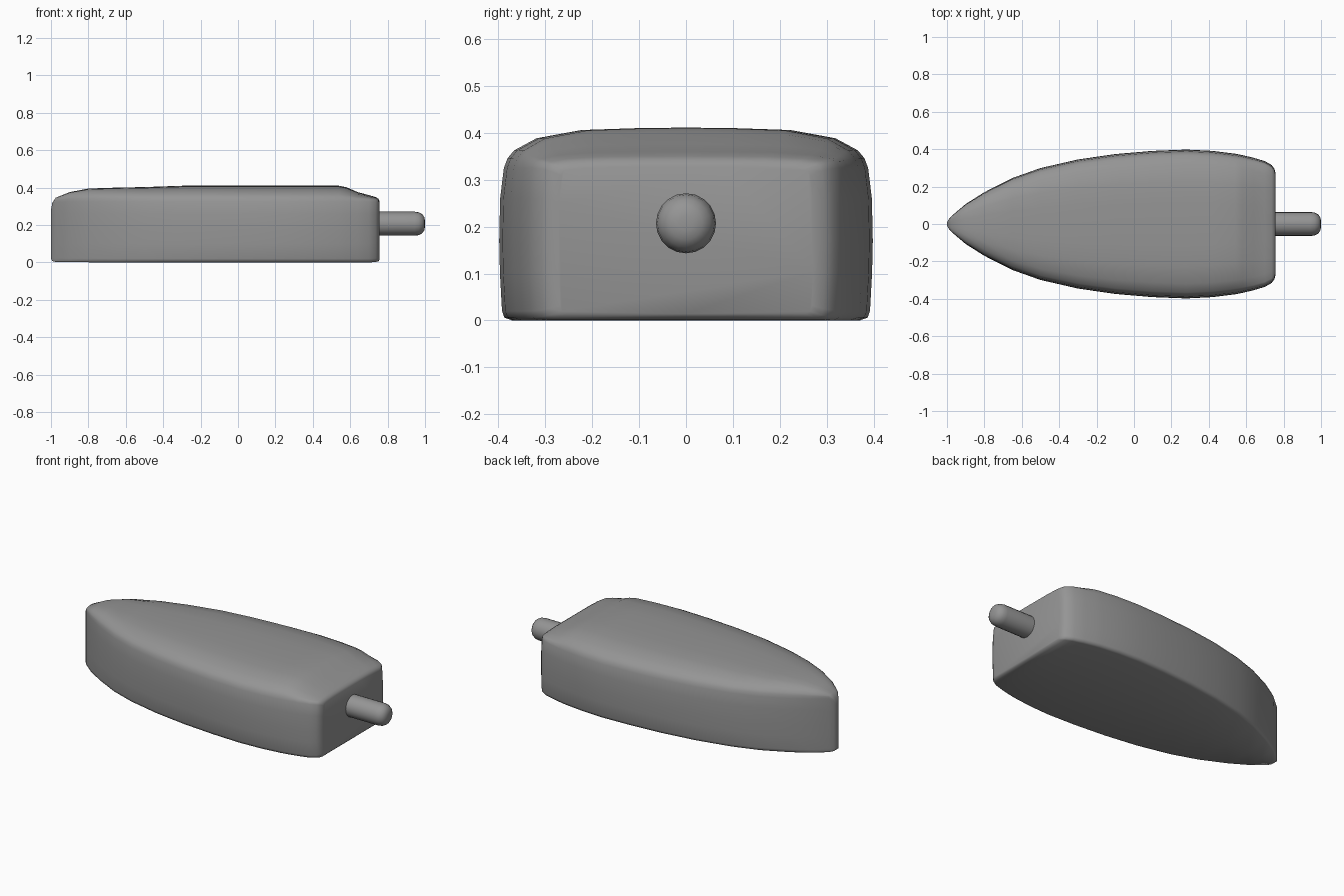
import bpy, bmesh, math

grey = bpy.data.materials.new("dark_grey")
grey.diffuse_color = (0.3, 0.3, 0.3, 1)

def loft(name, rings, angle):
    """Skin closed rings of points and cap both ends."""
    bm = bmesh.new()
    rows = [[bm.verts.new(p) for p in r] for r in rings]
    n = len(rows[0])
    for a, b in zip(rows, rows[1:]):
        for i in range(n):
            j = (i + 1) % n
            bm.faces.new((a[i], a[j], b[j], b[i]))
    bm.faces.new(rows[0])
    bm.faces.new(rows[-1])
    bmesh.ops.recalc_face_normals(bm, faces=bm.faces)
    me = bpy.data.meshes.new(name)
    bm.to_mesh(me)
    bm.free()
    me.materials.append(grey)
    ob = bpy.data.objects.new(name, me)
    bpy.context.collection.objects.link(ob)
    bpy.context.view_layer.objects.active = ob
    ob.select_set(True)
    bpy.ops.object.shade_smooth_by_angle(angle=math.radians(angle))
    ob.select_set(False)
    return ob

# Half section: side (width fraction, height) and crown (width fraction, rise)
side = [(0.93, 0.0), (0.972, 0.006), (0.985, 0.02), (0.996, 0.1),
        (1.0, 0.17), (0.995, 0.26), (0.975, 0.325)]
crown = [(0.955, 0.14), (0.92, 0.36), (0.8, 0.7), (0.56, 0.93), (0.28, 0.98)]

# Hull stations: x, half width, bottom, shoulder, top
stations = [
    (-1.0, 0.008, 0.02, 0.27, 0.28), (-0.993, 0.022, 0.007, 0.31, 0.318),
    (-0.975, 0.043, 0.003, 0.332, 0.346), (-0.9, 0.107, 0.002, 0.335, 0.376),
    (-0.8, 0.170, 0.001, 0.335, 0.395), (-0.65, 0.246, 0, 0.335, 0.400),
    (-0.5, 0.299, 0, 0.335, 0.403), (-0.3, 0.345, 0, 0.335, 0.410),
    (-0.1, 0.374, 0, 0.335, 0.411), (0.1, 0.391, 0, 0.335, 0.411),
    (0.28, 0.398, 0, 0.335, 0.411), (0.42, 0.391, 0, 0.335, 0.411),
    (0.54, 0.376, 0, 0.335, 0.410), (0.58, 0.368, 0, 0.335, 0.402),
    (0.64, 0.354, 0, 0.335, 0.376), (0.70, 0.336, 0, 0.335, 0.360),
    (0.735, 0.316, 0.002, 0.333, 0.350), (0.75, 0.297, 0.006, 0.328, 0.341),
    (0.757, 0.272, 0.014, 0.318, 0.328)]

def section(x, w, bottom, shoulder, top):
    half = [(w * f, bottom + z / 0.335 * (shoulder - bottom)) for f, z in side]
    half += [(w * f, shoulder + t * (top - shoulder)) for f, t in crown]
    ring = [(0, bottom)] + half + [(0, top)] + [(-y, z) for y, z in reversed(half)]
    return [(x, y, z) for y, z in ring]

loft("hull_body", [section(*s) for s in stations], 70)

# Round-tipped peg at the stern
peg = [(0.70, 0.064), (0.945, 0.064), (0.967, 0.061), (0.985, 0.051),
       (0.996, 0.035), (1.0, 0.016)]
N = 20
loft("stern_peg", [[(x, r * math.cos(2 * math.pi * i / N),
                     0.207 + r * math.sin(2 * math.pi * i / N)) for i in range(N)]
                   for x, r in peg], 50)
